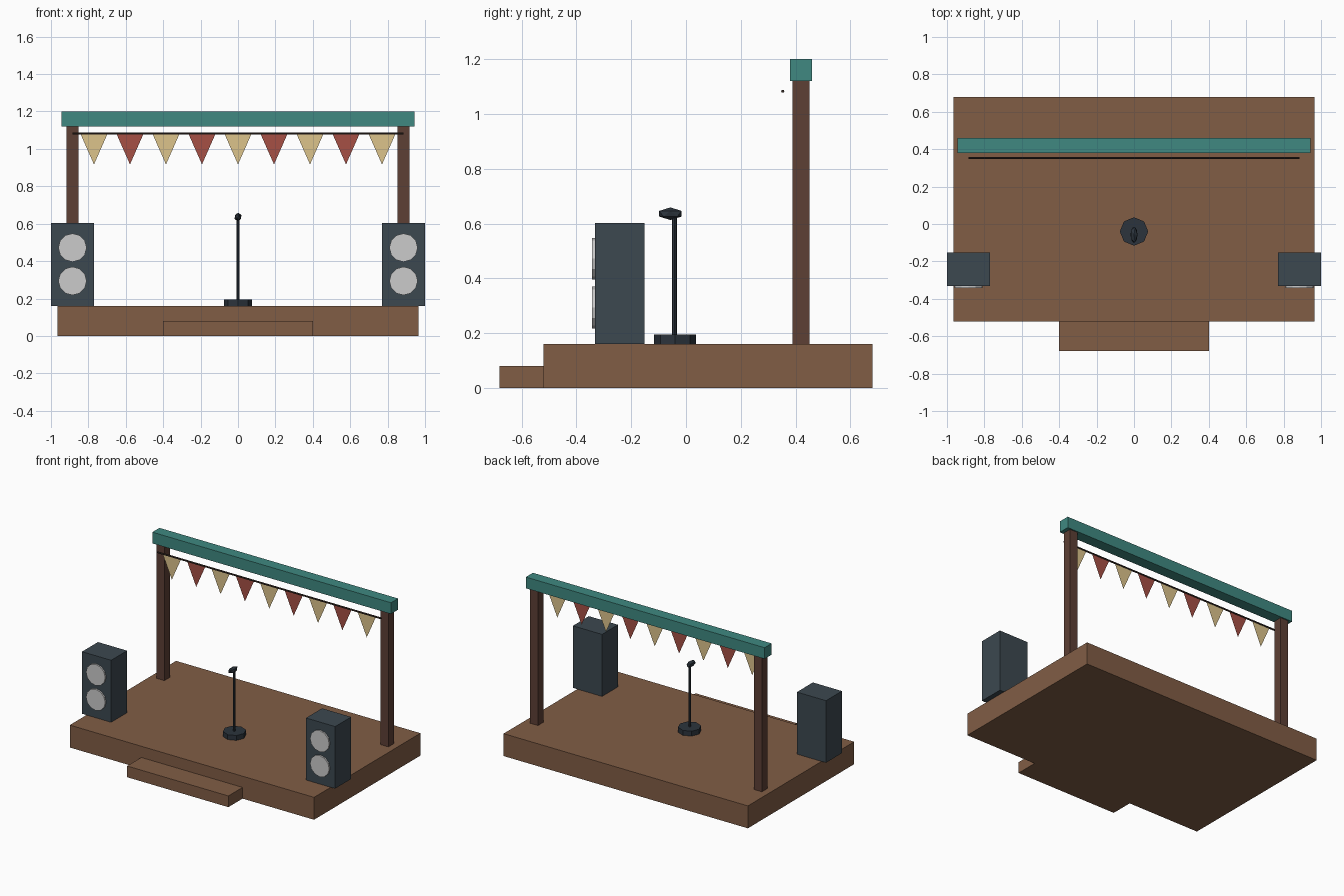
import bpy, math

if "Cube" in bpy.data.objects:
    bpy.data.objects.remove(bpy.data.objects["Cube"])


def material(name, rgb):
    m = bpy.data.materials.new(name)
    m.diffuse_color = (*rgb, 1)
    m.use_nodes = True
    m.node_tree.nodes["Principled BSDF"].inputs["Base Color"].default_value = m.diffuse_color
    return m


WOOD = material("wood", (0.22, 0.11, 0.06))
POST = material("dark_wood", (0.11, 0.05, 0.035))
TEAL = material("teal", (0.05, 0.25, 0.22))
SLATE = material("slate", (0.045, 0.065, 0.08))
BLACK = material("black_metal", (0.025, 0.034, 0.045))
ROPE = material("rope", (0.04, 0.025, 0.02))
RED = material("red_cloth", (0.38, 0.08, 0.06))
CREAM = material("cream_cloth", (0.72, 0.55, 0.26))


def finish(name, mat):
    ob = bpy.context.object
    ob.name = name
    if mat:
        ob.data.materials.append(mat)
    return ob


def box(name, x, y, z, mat):
    """Box from (min, max) ranges."""
    bpy.ops.mesh.primitive_cube_add(size=1, location=[sum(r) / 2 for r in (x, y, z)])
    ob = finish(name, mat)
    size = [r[1] - r[0] for r in (x, y, z)]
    for v in ob.data.vertices:
        v.co = [c * s for c, s in zip(v.co, size)]
    return ob


def cyl(name, loc, r, depth, sides, mat, rot=(0, 0, 0)):
    bpy.ops.mesh.primitive_cylinder_add(vertices=sides, radius=r, depth=depth,
                                        location=loc, rotation=rot)
    return finish(name, mat)


# Stage deck and front step
box("stage_deck", (-0.965, 0.965), (-0.52, 0.68), (0, 0.16), WOOD)
box("front_step", (-0.4, 0.4), (-0.68, -0.52), (0, 0.08), WOOD)

# Posts and speakers on both sides
for side, s in (("left", -1), ("right", 1)):
    cx = s * 0.885
    box(side + "_post", (cx - 0.031, cx + 0.031), (0.389, 0.451), (0.16, 1.12), POST)
    box(side + "_speaker", (cx - 0.115, cx + 0.115), (-0.332, -0.152), (0.16, 0.603), SLATE)
    for part, z in (("lower", 0.294), ("upper", 0.472)):
        cyl(f"{side}_{part}_speaker_cone", (cx, -0.333, z), 0.076, 0.02, 12, None,
            (math.pi / 2, 0, 0))

# Top beam and bunting line
box("top_beam", (-0.943, 0.943), (0.38, 0.46), (1.12, 1.2), TEAL)
cyl("bunting_line", (0, 0.353, 1.083), 0.006, 1.77, 6, ROPE, (0, math.pi / 2, 0))

# Bunting flags
for i in range(9):
    x = (i - 4) * 0.1925
    me = bpy.data.meshes.new("flag")
    me.from_pydata([(-0.072, 0, 0), (0, 0, -0.163), (0.072, 0, 0)], [], [(0, 1, 2)])
    me.materials.append(RED if i % 2 else CREAM)
    flag = bpy.data.objects.new(f"flag_{i + 1}", me)
    flag.location = (x, 0.353, 1.08)
    bpy.context.collection.objects.link(flag)

# Microphone stand
cyl("microphone_base", (0, -0.04, 0.1775), 0.076, 0.035, 8, BLACK)
cyl("microphone_pole", (0, -0.042, 0.405), 0.009, 0.43, 8, BLACK)
bpy.ops.mesh.primitive_ico_sphere_add(subdivisions=1, radius=1, location=(0, -0.057, 0.636))
head = finish("microphone_head", BLACK)
for v in head.data.vertices:
    v.co = (v.co.x * 0.021, v.co.y * 0.048, v.co.z * 0.023)
